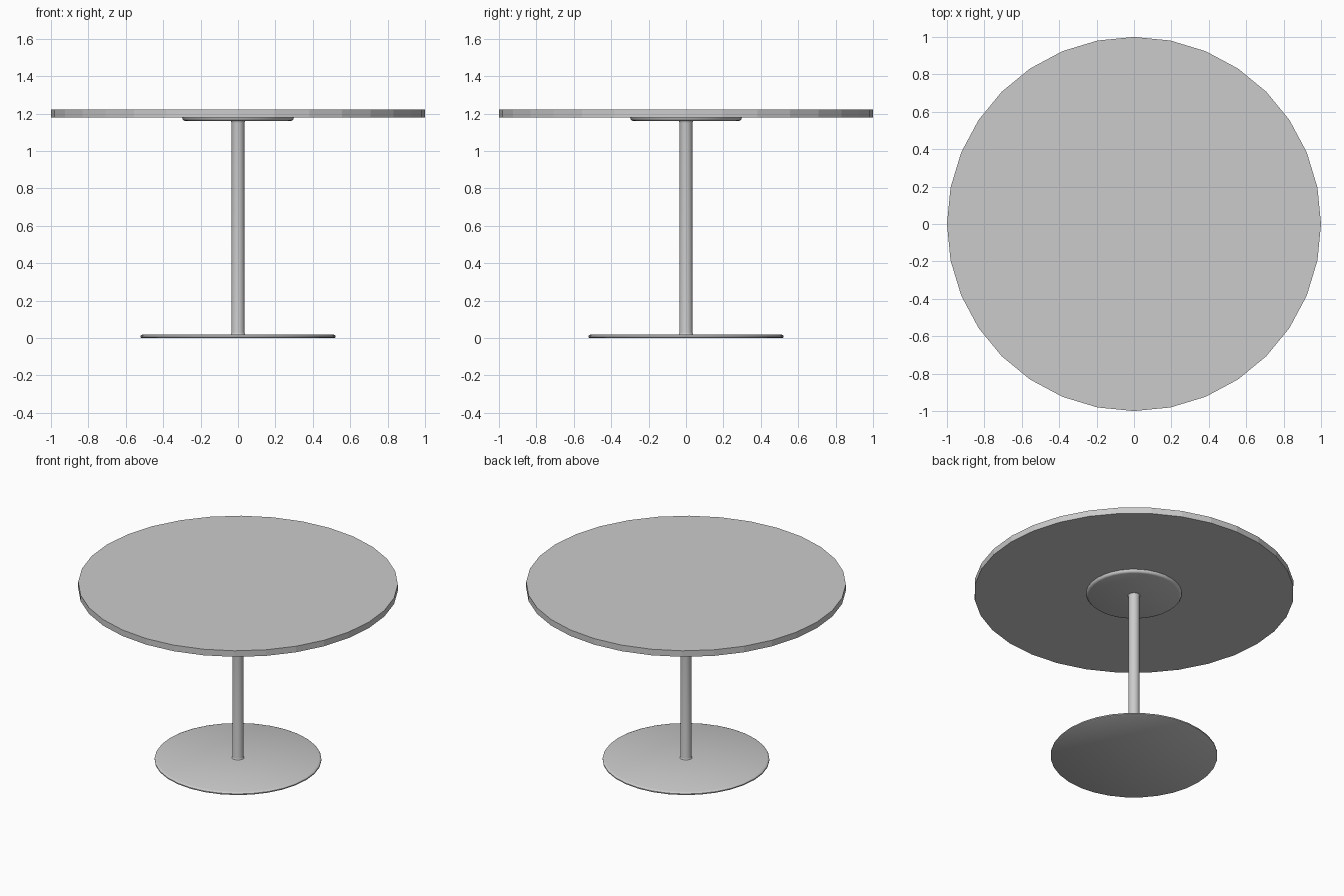
import bpy, bmesh
from math import cos, sin, pi

if "Cube" in bpy.data.objects:
    bpy.data.objects.remove(bpy.data.objects["Cube"])


def lathe(name, profile, sides, smooth=True):
    """Solid of revolution from (radius, z) points, bottom to top, capped."""
    bm = bmesh.new()
    rings = [[bm.verts.new((r * cos(2 * pi * i / sides), r * sin(2 * pi * i / sides), z))
              for i in range(sides)] for r, z in profile]
    for low, high in zip(rings, rings[1:]):
        for i in range(sides):
            j = (i + 1) % sides
            bm.faces.new((low[i], low[j], high[j], high[i]))
    bm.faces.new(rings[0][::-1])
    bm.faces.new(rings[-1])
    mesh = bpy.data.meshes.new(name)
    bm.to_mesh(mesh)
    bm.free()
    obj = bpy.data.objects.new(name, mesh)
    bpy.context.collection.objects.link(obj)
    if smooth:
        bpy.ops.object.select_all(action='DESELECT')
        obj.select_set(True)
        bpy.context.view_layer.objects.active = obj
        bpy.ops.object.shade_smooth_by_angle()
    return obj


# Round floor plate with a softened upper rim
lathe("base_plate", [(0.515, 0), (0.522, 0.004), (0.522, 0.011), (0.518, 0.016),
                     (0.508, 0.02)], 32)

# Slim post, flared slightly where it meets both plates
lathe("post", [(0.04, 0.018), (0.036, 0.024), (0.035, 0.03),
               (0.035, 1.15), (0.036, 1.156), (0.04, 1.162)], 32)

# Mounting plate under the top, narrower at its lower edge
lathe("mounting_plate", [(0.283, 1.16), (0.291, 1.163), (0.297, 1.17), (0.299, 1.18)], 32)

# Faceted round table top
lathe("table_top", [(1.0, 1.18), (1.0, 1.222)], 32, smooth=False)
